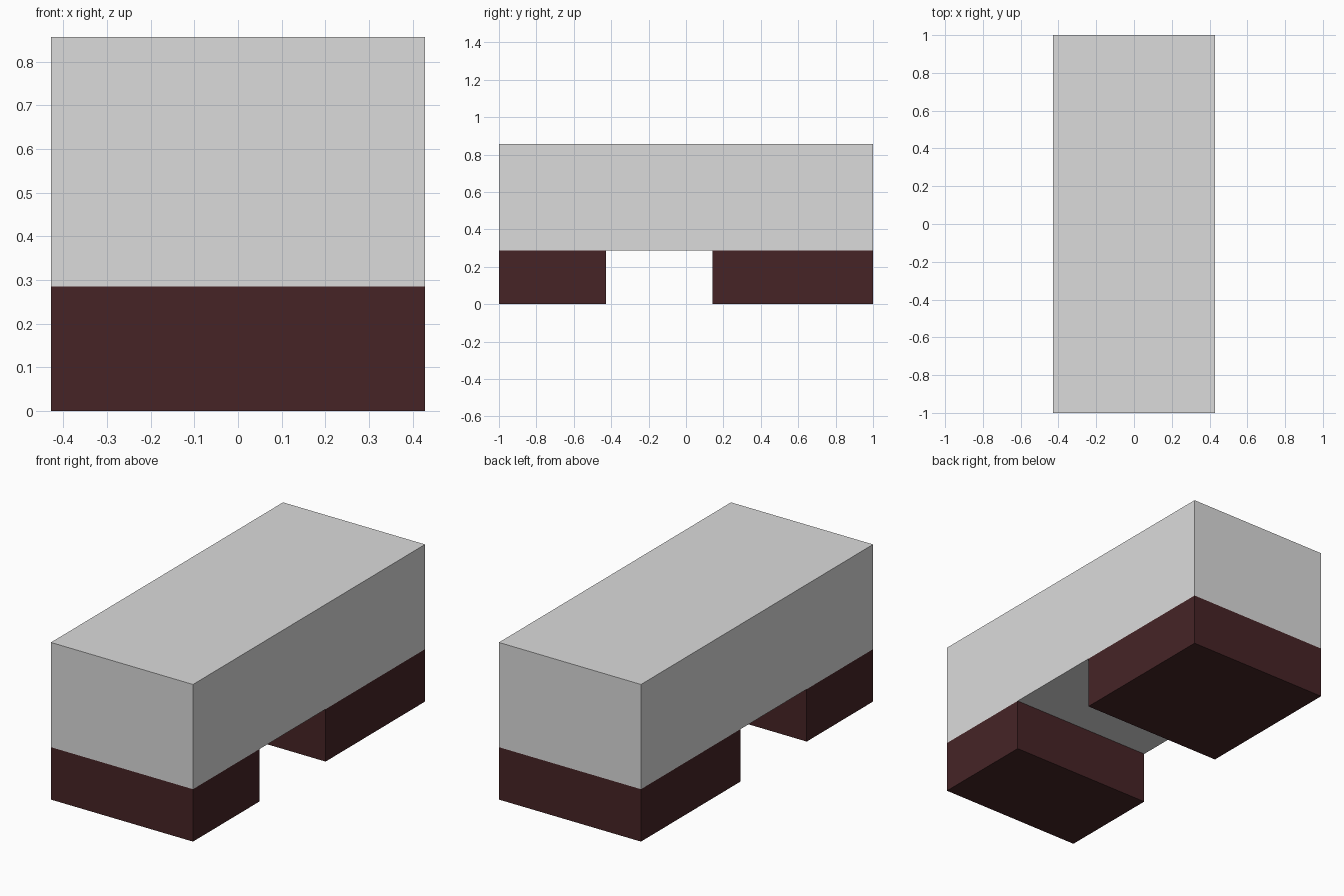
import bpy

if "Cube" in bpy.data.objects:
    bpy.data.objects.remove(bpy.data.objects["Cube"])

U = 1 / 7  # model grid unit


def material(name, rgb):
    mat = bpy.data.materials.new(name)
    mat.diffuse_color = (*rgb, 1.0)
    mat.use_nodes = True
    mat.node_tree.nodes["Principled BSDF"].inputs["Base Color"].default_value = mat.diffuse_color
    return mat


def box(name, lo, hi, mat):
    """Axis-aligned box between two corners given in grid units."""
    centre = [(a + b) / 2 * U for a, b in zip(lo, hi)]
    bpy.ops.mesh.primitive_cube_add(size=1, location=centre)
    obj = bpy.context.object
    obj.name = name
    obj.scale = [(b - a) * U for a, b in zip(lo, hi)]
    bpy.ops.object.transform_apply(location=False, rotation=False, scale=True)
    obj.data.materials.append(mat)
    return obj


grey = material("light grey", (0.71, 0.71, 0.71))
brown = material("dark red brown", (0.061, 0.0176, 0.0194))

# Upper block
box("upper_block", (-3, -7, 2), (3, 7, 6), grey)

# Two feet of different length, with a gap between them
box("front_foot", (-3, -7, 0), (3, -3, 2), brown)
box("back_foot", (-3, 1, 0), (3, 7, 2), brown)
